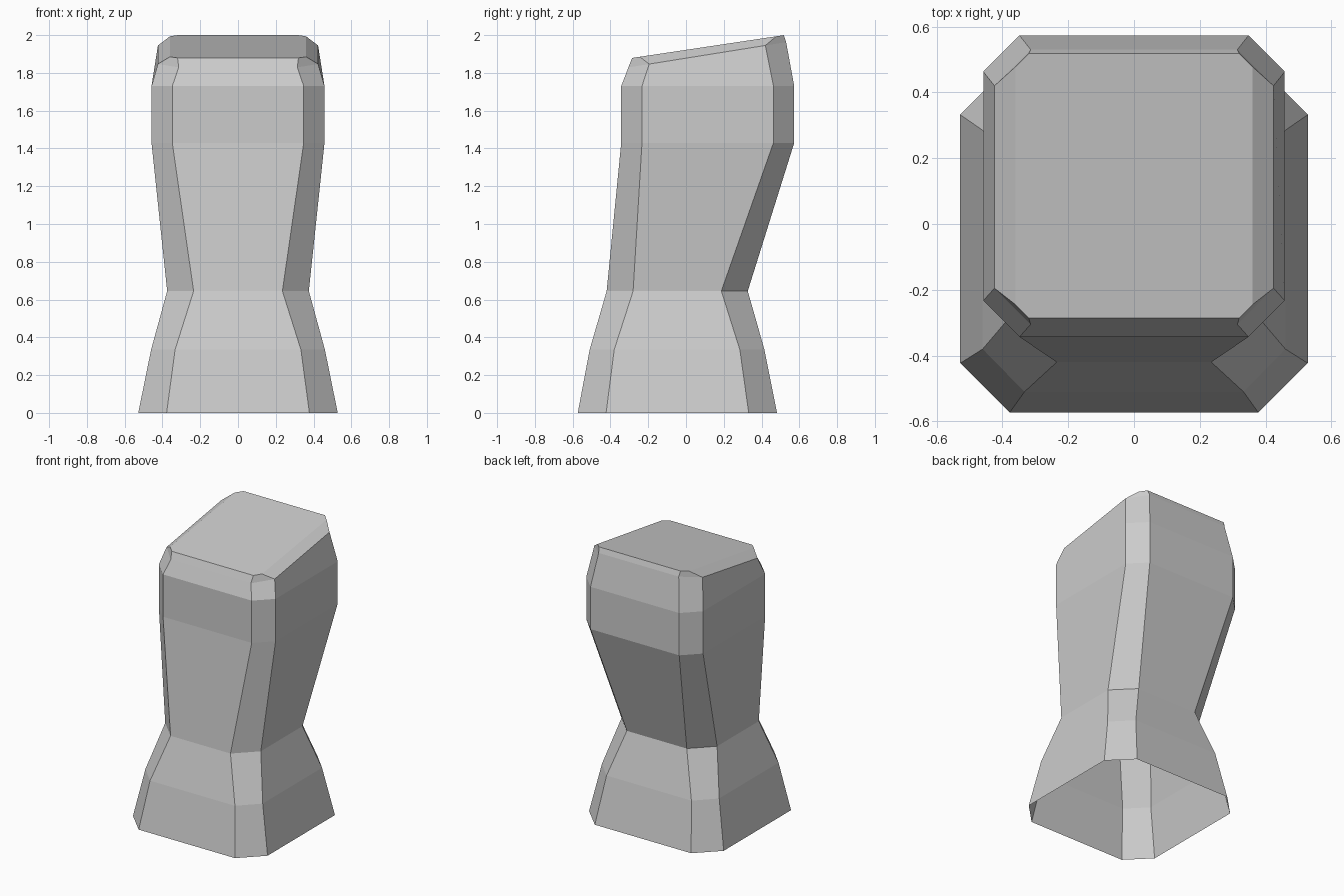
import bpy, bmesh

if "Cube" in bpy.data.objects:
    bpy.data.objects.remove(bpy.data.objects["Cube"])

# Chamfered-rectangle sections: half width, front y, back y, chamfer x, chamfer y, z at y=0, z slope along y
SECTIONS = [
    (0.528, -0.573, 0.482, 0.15, 0.15, 0.0, 0.0),
    (0.46, -0.51, 0.415, 0.127, 0.13, 0.335, 0.0),
    (0.375, -0.42, 0.327, 0.14, 0.14, 0.645, 0.0),
    (0.458, -0.343, 0.573, 0.11, 0.11, 1.43, 0.0),
    (0.458, -0.343, 0.573, 0.11, 0.11, 1.73, 0.0),
    (0.424, -0.305, 0.53, 0.11, 0.11, 1.878, 0.16),
    (0.36, -0.285, 0.518, 0.04, 0.04, 1.922, 0.15),
]


def ring(bm, w, front, back, cx, cy, z, slope):
    right = [(w - cx, front), (w, front + cy), (w, back - cy), (w - cx, back)]
    outline = right + [(-x, y) for x, y in reversed(right)]
    return [bm.verts.new((x, y, z + slope * y)) for x, y in outline]


# Waisted column body: lofted walls, slanted cap, open underside
bm = bmesh.new()
rings = [ring(bm, *s) for s in SECTIONS]
for low, high in zip(rings, rings[1:]):
    for i in range(8):
        j = (i + 1) % 8
        bm.faces.new((low[i], low[j], high[j], high[i]))
bm.faces.new(rings[-1])

mesh = bpy.data.meshes.new("waisted_column")
bm.to_mesh(mesh)
bm.free()
body = bpy.data.objects.new("waisted_column", mesh)
bpy.context.collection.objects.link(body)
